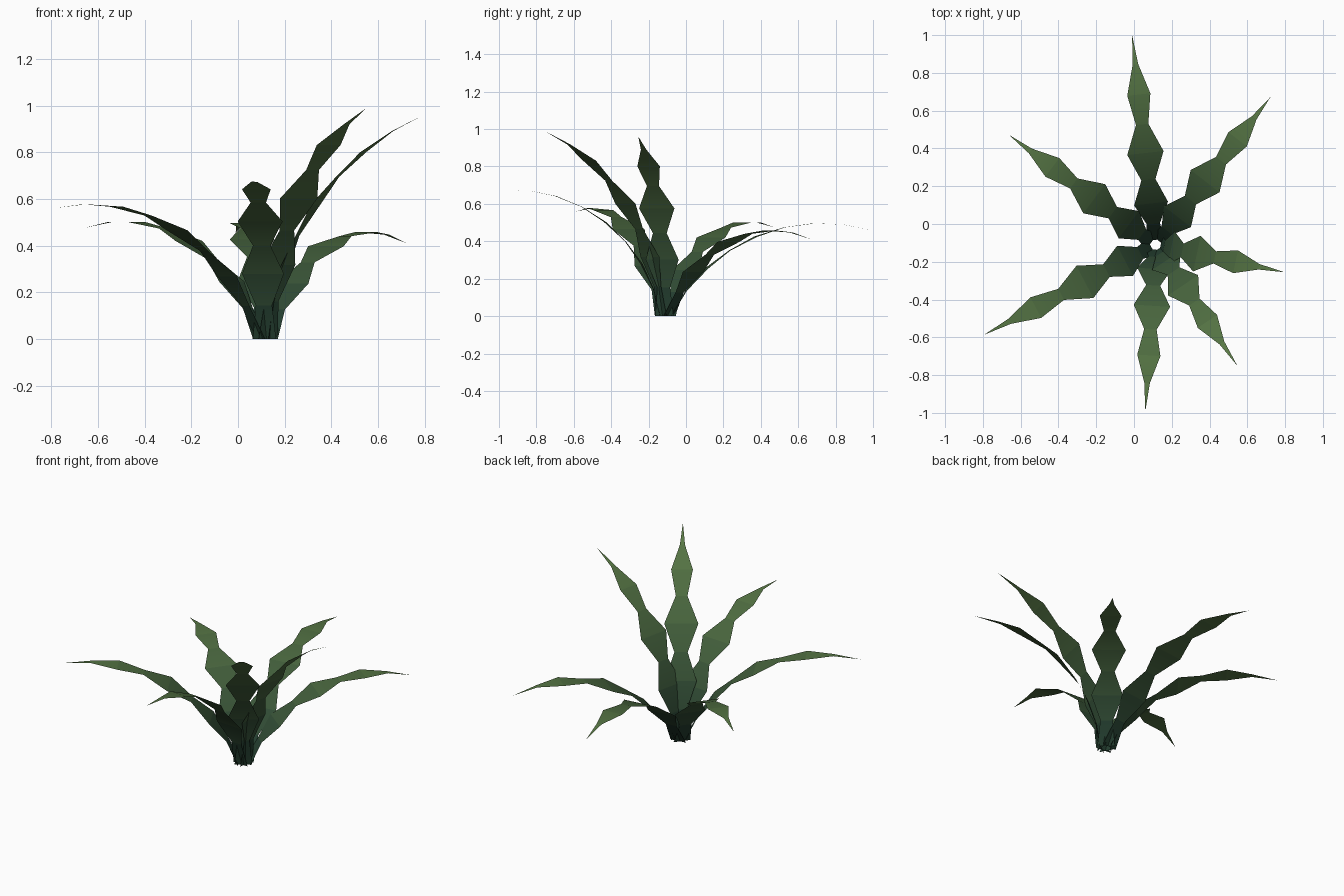
import bpy, bmesh, math
from mathutils import Vector

if "Cube" in bpy.data.objects:
    bpy.data.objects.remove(bpy.data.objects["Cube"])

BASE = Vector((0.115, -0.11, 0.0))   # where all leaves meet
R0 = 0.026                           # radius of the base ring
# leaf width at each station from base to tip
WIDTHS = [0.10, 0.07, 0.18, 0.075, 0.193, 0.066, 0.123, 0.03, 0.0]
N = len(WIDTHS) - 1

# leaf tip position and total bend in degrees
LEAVES = {
    "back_leaf": ((-0.01, 1.00, 0.455), 70),
    "back_right_leaf": ((0.722, 0.672, 0.41), 76),
    "back_left_leaf": ((-0.662, 0.472, 0.475), 74),
    "front_left_leaf": ((-0.795, -0.587, 0.56), 71),
    "front_leaf": ((0.06, -0.99, 0.675), 74),
    "front_right_leaf": ((0.548, -0.752, 0.988), 56),
    "right_leaf": ((0.795, -0.255, 0.96), 56),
}

# green gradient, dark base to light tip
MATS = []
for i in range(N):
    f = i / (N - 1)
    m = bpy.data.materials.new("leaf_green_%d" % i)
    lo, hi = (0.018, 0.05, 0.03), (0.10, 0.19, 0.06)
    m.diffuse_color = tuple(a + (b - a) * f for a, b in zip(lo, hi)) + (1.0,)
    m.use_nodes = True
    m.node_tree.nodes["Principled BSDF"].inputs["Base Color"].default_value = m.diffuse_color
    MATS.append(m)


def leaf(name, tip, bend):
    # chain of equal segments whose slope falls steadily to the tip
    out = Vector(tip) - BASE
    z = out.z
    out.z = 0
    reach = out.length - R0
    out.normalize()
    side = Vector((out.y, -out.x, 0))
    mean, bend = math.atan2(z, reach), math.radians(bend)
    dev = [bend * (0.5 - i / (N - 1)) for i in range(N)]
    seg = math.hypot(reach, z) / sum(math.cos(d) for d in dev)
    p = BASE + out * R0
    points = [p.copy()]
    for d in dev:
        p = p + seg * (out * math.cos(mean + d) + Vector((0, 0, math.sin(mean + d))))
        points.append(p)

    # flat ribbon, pointed at the tip
    bm = bmesh.new()
    rows = []
    for p, w in zip(points, WIDTHS):
        if w > 0:
            rows.append([bm.verts.new(p - side * w / 2), bm.verts.new(p + side * w / 2)])
        else:
            rows.append([bm.verts.new(p)])
    for i in range(N):
        face = bm.faces.new(rows[i] + rows[i + 1][::-1])
        face.material_index = i
        face.smooth = True
    mesh = bpy.data.meshes.new(name)
    bm.to_mesh(mesh)
    bm.free()
    for m in MATS:
        mesh.materials.append(m)
    bpy.context.collection.objects.link(bpy.data.objects.new(name, mesh))


for name, (tip, bend) in LEAVES.items():
    leaf(name, tip, bend)
